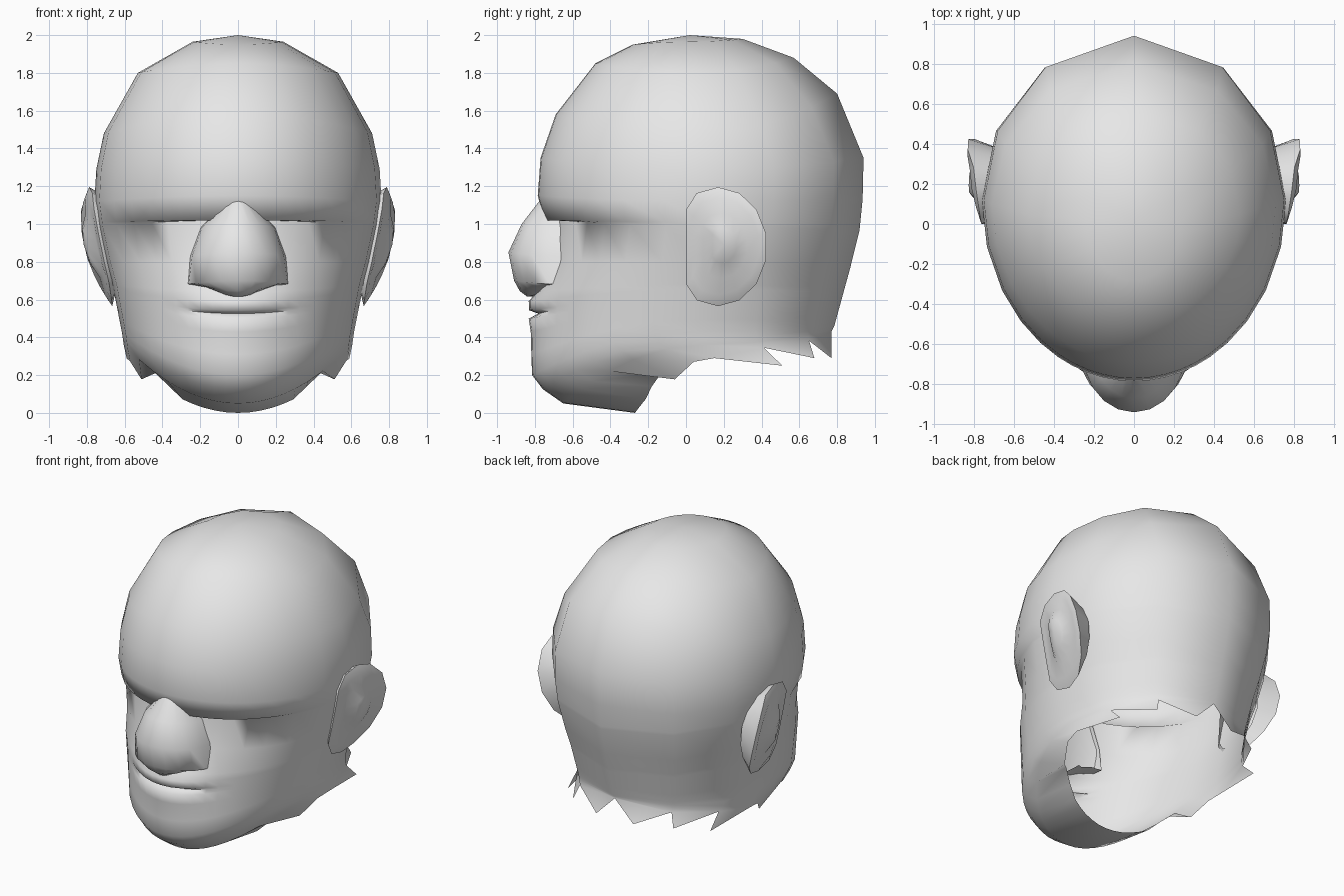
import bpy, bmesh, math

if "Cube" in bpy.data.objects:
    bpy.data.objects.remove(bpy.data.objects["Cube"])

grey = bpy.data.materials.new("plain_grey")
grey.diffuse_color = (0.8, 0.8, 0.8, 1)
grey.use_nodes = True
grey.node_tree.nodes["Principled BSDF"].inputs["Base Color"].default_value = grey.diffuse_color


def make(name, rows, closed, extra=(), flip=False, drop=None):
    """Skin rows of points into one smooth object."""
    bm = bmesh.new()
    vs = [[bm.verts.new(p) for p in r] for r in rows]
    n = len(rows[0])
    for a, b in zip(vs, vs[1:]):
        for c in range(n if closed else n - 1):
            d = (c + 1) % n
            bm.faces.new((a[c], b[c], b[d], a[d]))
    for tri in extra:
        bm.faces.new([bm.verts.new(p) for p in tri])
    if drop:
        hole = [f for f in bm.faces if all(drop(v.co) for v in f.verts)]
        bmesh.ops.delete(bm, geom=hole, context='FACES')
    bmesh.ops.remove_doubles(bm, verts=bm.verts[:], dist=0.0005)
    if flip:
        bmesh.ops.reverse_faces(bm, faces=bm.faces[:])
    me = bpy.data.meshes.new(name)
    bm.to_mesh(me)
    bm.free()
    me.shade_smooth()
    me.set_sharp_from_angle(angle=math.radians(75))
    me.materials.append(grey)
    ob = bpy.data.objects.new(name, me)
    bpy.context.collection.objects.link(ob)
    return ob


# Skull sections: front y z, side x y z, back y z
SKULL = [
    (-.28, 1.95, .24, .02, 1.965, .30, 1.98),
    (-.48, 1.85, .53, .05, 1.80, .57, 1.88),
    (-.69, 1.58, .71, .10, 1.48, .80, 1.69),
    (-.77, 1.35, .75, .12, 1.29, .94, 1.35),
    (-.785, 1.15, .76, .12, 1.12, .935, 1.13),
    (-.75, 1.02, .745, .10, 1.01, .92, .98),
    (-.69, 1.02, .743, .10, .99, .917, .96),
    (-.72, .80, .70, .08, .80, .87, .77),
]
# Jaw sections, from the upper lip down to the neck opening
JAW = [
    (-.79, .64, .665, .06, .68, .84, .66),
    (-.815, .20, .615, .06, .43, .785, .46),
    (-.65, .05, .605, .09, .36, .775, .44),
    (-.27, .00, .59, .15, .29, .77, .43),
]
LIPS = [(.11, -.04), (.22, -.035), (.26, .015), (.32, -.035), (.48, -.02), (.75, -.01)]
HALF = [*range(0, 31, 6), 38, 48, 60, 75, 90, 115, 144, 180]
ANGLES = [-a for a in HALF[-2:0:-1]] + HALF


def blend(p, q, t):
    return [a + (b - a) * t for a, b in zip(p, q)]


def ring(sec, lip=0):
    fy, fz, sx, sy, sz, by, bz = sec
    pts = []
    for deg in ANGLES:
        s, c = math.sin(math.radians(deg)), math.cos(math.radians(deg))
        ey, ez = (fy, fz) if c > 0 else (by, bz)
        y = sy + (ey - sy) * abs(c) + lip * max(0, 1 - (deg / 27) ** 2)
        pts.append((sx * s, y, sz * s * s + ez * c * c))
    return pts


rows = [[(0, .02, 2.0)] * len(ANGLES)]
rows += [ring(s) for s in SKULL]
rows.append(ring(JAW[0]))
rows += [ring(blend(JAW[0], JAW[1], t), lip) for t, lip in LIPS]
rows += [ring(JAW[1])]
chin = blend(JAW[1], JAW[2], .5)
chin[0] -= .025
rows += [ring(chin), ring(JAW[2]), ring(JAW[3])]

# Ragged neck edge: small steps, then long teeth at the nape
for i, deg in enumerate(ANGLES):
    dz = {38: .03, 48: .05, 60: -.04, 115: .03}.get(abs(deg), 0)
    x, y, z = rows[-1][i]
    rows[-1][i] = (x, y, z + dz)
edge = dict(zip(ANGLES, rows[-1]))
teeth = []
for a, b, tip in ((90, 115, (.54, .51, .25)), (115, 144, (.38, .68, .29)), (144, 180, (.14, .77, .29))):
    tri = (edge[a], tip, edge[b])
    teeth += [tri, [(-x, y, z) for x, y, z in reversed(tri)]]

# Head shell, open at the neck and behind the nose
make("head", rows, True, teeth,
     drop=lambda v: abs(v.x) < .19 and .75 < v.z < 1.0 and v.y < -.5)

# Nose: z, front y, half width; each level is a half oval
NOSE = [(1.13, -.77, .08), (1.0, -.87, .20), (.85, -.94, .255), (.70, -.91, .275),
        (.645, -.88, .20), (.615, -.84, .11), (.62, -.78, .09)]
nose_rows = []
for z, front, w in NOSE:
    row = []
    for i in range(-5, 6):
        s, c = math.sin(math.radians(i * 18)), math.cos(math.radians(i * 18))
        lift = .03 if z < .69 else -.02
        row.append((w * s, -.64 + (front + .64) * max(0, c), z + lift * s * s))
    nose_rows.append(row)
make("nose", nose_rows, False)


# Ears: an oval with a straight front edge, leaning in towards the jaw
def ear_ring(scale, push, sgn):
    pts = []
    for k in range(14):
        t = math.tau * (k - 3) / 14
        y = max(0, .17 + .26 * math.sin(t))
        z = .88 + .315 * math.cos(t)
        y, z = .2 + (y - .2) * scale, .89 + (z - .89) * scale
        skull = .755 - .2 * max(0, 1.08 - z)
        lift = .10 * max(0, 1 - ((z - .9) / .36) ** 2) * min(1, max(.1, y / .16))
        pts.append((sgn * (skull + lift + push), y, z))
    return pts


for name, sgn in (("right_ear", 1), ("left_ear", -1)):
    root = [(sgn * (abs(x) * .3 + .45), y, z) for x, y, z in ear_ring(.8, -.04, sgn)]
    bowl = [ear_ring(s, p, sgn) for s, p in ((1, 0), (.82, 0), (.55, -.025), (.3, -.005), (0, 0))]
    make(name, [root] + bowl, True, flip=sgn < 0)
